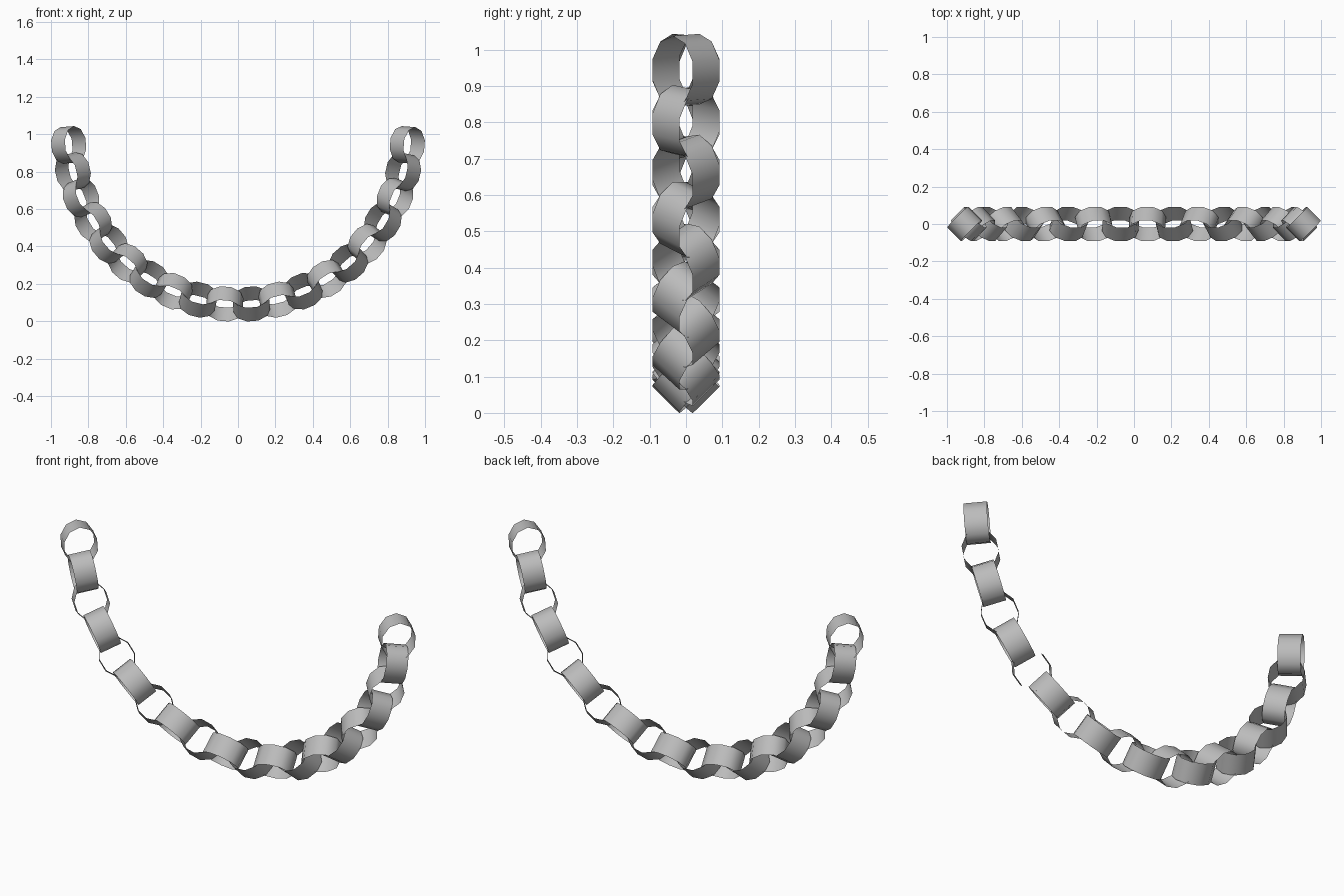
import bpy, bmesh, math
from mathutils import Matrix, Vector

if "Cube" in bpy.data.objects:
    bpy.data.objects.remove(bpy.data.objects["Cube"])

LINKS = 20                      # links hang along a half ellipse
ARC_X, ARC_Z, TOP = 0.908, 0.926, 1.016
HALF_LEN, HALF_WID = 0.0975, 0.082   # ring radii along and across the chain
BAND = 0.104                    # strip width
SIDES = 10

paper = bpy.data.materials.new("grey paper")
paper.diffuse_color = (0.5, 0.5, 0.5, 1)
paper.use_nodes = True
paper.node_tree.nodes["Principled BSDF"].inputs["Base Color"].default_value = paper.diffuse_color


def paper_ring(name, matrix):
    """Open ten-sided strip loop: long axis local x, hole along local z."""
    bm = bmesh.new()
    loops = []
    for z in (-BAND / 2, BAND / 2):
        loops.append([bm.verts.new((HALF_LEN * math.cos(a), HALF_WID * math.sin(a), z))
                      for a in (math.tau * i / SIDES for i in range(SIDES))])
    low, high = loops
    for i in range(SIDES):
        j = (i + 1) % SIDES
        f = bm.faces.new((low[i], low[j], high[j], high[i]))
        f.smooth = True
    mesh = bpy.data.meshes.new(name)
    bm.to_mesh(mesh)
    bm.free()
    mesh.materials.append(paper)
    ob = bpy.data.objects.new(name, mesh)
    bpy.context.collection.objects.link(ob)
    ob.matrix_world = matrix


# Links alternate a quarter turn about the chain direction
for k in range(LINKS):
    a = math.radians(-85.5 + 9 * k)
    centre = Vector((ARC_X * math.sin(a), 0, TOP - ARC_Z * math.cos(a)))
    tangent = Vector((ARC_X * math.cos(a), 0, ARC_Z * math.sin(a))).normalized()
    depth = Vector((0, 1, 0))
    inward = tangent.cross(depth)
    hole = (inward - depth if k % 2 == 0 else inward + depth).normalized()
    across = hole.cross(tangent)
    m = Matrix((tangent, across, hole)).transposed().to_4x4()
    m.translation = centre
    paper_ring(f"chain_link_{k + 1}", m)
